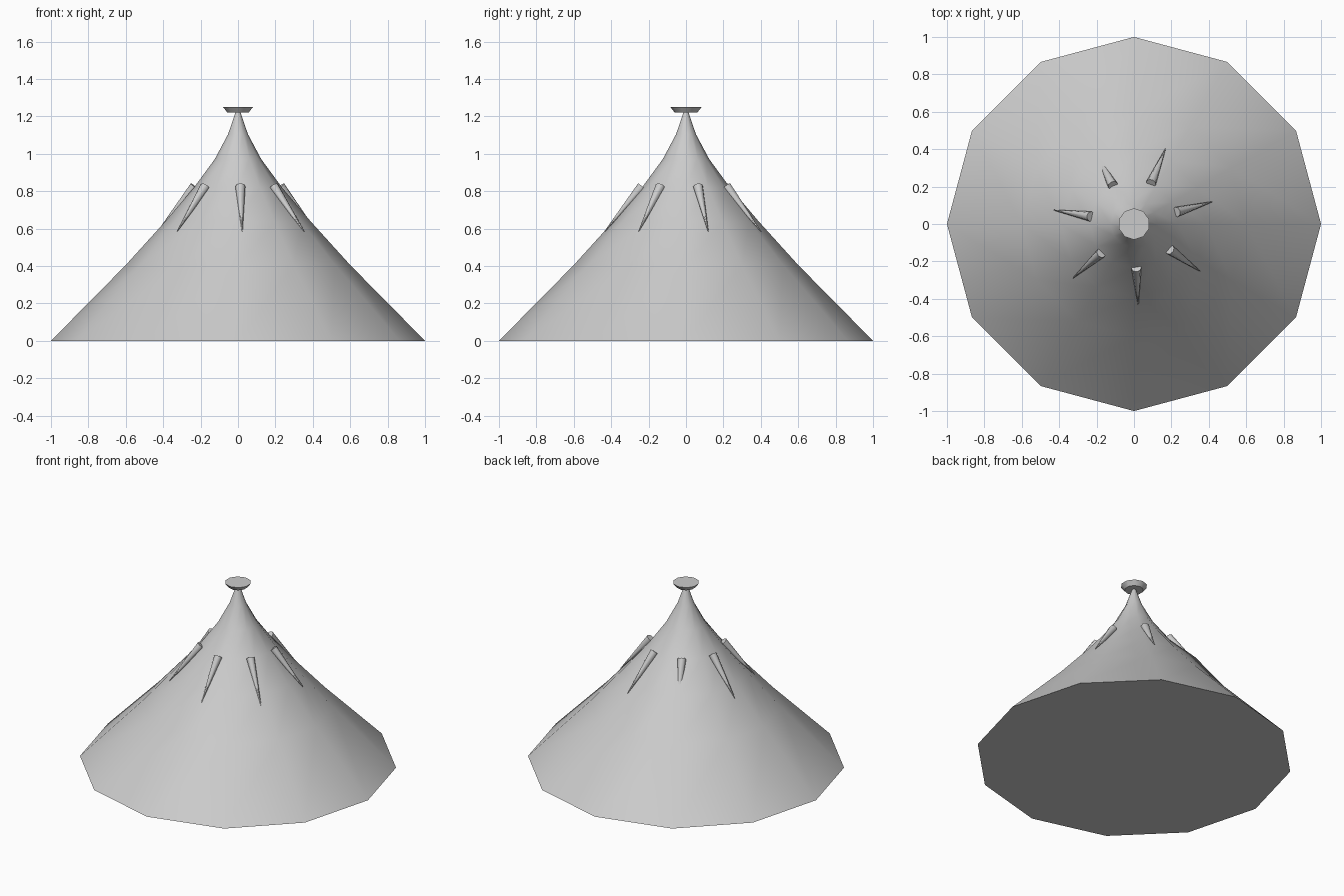
import bpy, bmesh
from math import sin, cos, pi, radians
from mathutils import Vector

if "Cube" in bpy.data.objects:
    bpy.data.objects.remove(bpy.data.objects["Cube"])


def finish(name, bm, angle=40):
    bmesh.ops.recalc_face_normals(bm, faces=bm.faces[:])
    mesh = bpy.data.meshes.new(name)
    bm.to_mesh(mesh)
    bm.free()
    ob = bpy.data.objects.new(name, mesh)
    bpy.context.collection.objects.link(ob)
    bpy.ops.object.select_all(action='DESELECT')
    ob.select_set(True)
    bpy.context.view_layer.objects.active = ob
    bpy.ops.object.shade_smooth_by_angle(angle=radians(angle))
    return ob


def lathe(profile, sides, start=0.0):
    """Rings of (radius, z) bridged by quads and capped at both ends."""
    bm = bmesh.new()
    rings = []
    for r, z in profile:
        rings.append([bm.verts.new((r * cos(start + 2 * pi * i / sides),
                                    r * sin(start + 2 * pi * i / sides), z))
                      for i in range(sides)])
    for a, b in zip(rings, rings[1:]):
        for i in range(sides):
            j = (i + 1) % sides
            bm.faces.new((a[i], a[j], b[j], b[i]))
    bm.faces.new(rings[0])
    bm.faces.new(rings[-1])
    return bm, rings


# Concave twelve-sided cone, with one bulging corner at the back left
body, rings = lathe([(1, 0), (0.6, 0.405), (0.39, 0.637), (0.235, 0.82),
                     (0.125, 0.97), (0.053, 1.105), (0.012, 1.225)], 12)
bulge = rings[2][4]
bulge.co += Vector((cos(radians(120)), sin(radians(120)), 0.6)) * 0.022
finish("cone_body", body)

# Small flared cap on the tip
cap, _ = lathe([(0.06, 1.22), (0.084, 1.25)], 10, pi / 2)
finish("top_cap", cap, 30)

# Ring of seven tapered spikes lying down the slope
for k in range(7):
    a = radians(-87) + k * 2 * pi / 7
    base = Vector((0.235 * cos(a), 0.235 * sin(a), 0.825))
    tip = Vector((0.435 * cos(a), 0.435 * sin(a), 0.585))
    axis = tip - base
    bm = bmesh.new()
    bmesh.ops.create_cone(bm, cap_ends=True, segments=8, radius1=0.027,
                          radius2=0.002, depth=axis.length)
    mat = axis.to_track_quat('Z', 'Y').to_matrix().to_4x4()
    mat.translation = (base + tip) / 2
    bm.transform(mat)
    finish(f"spike_{k + 1}", bm, 50)
